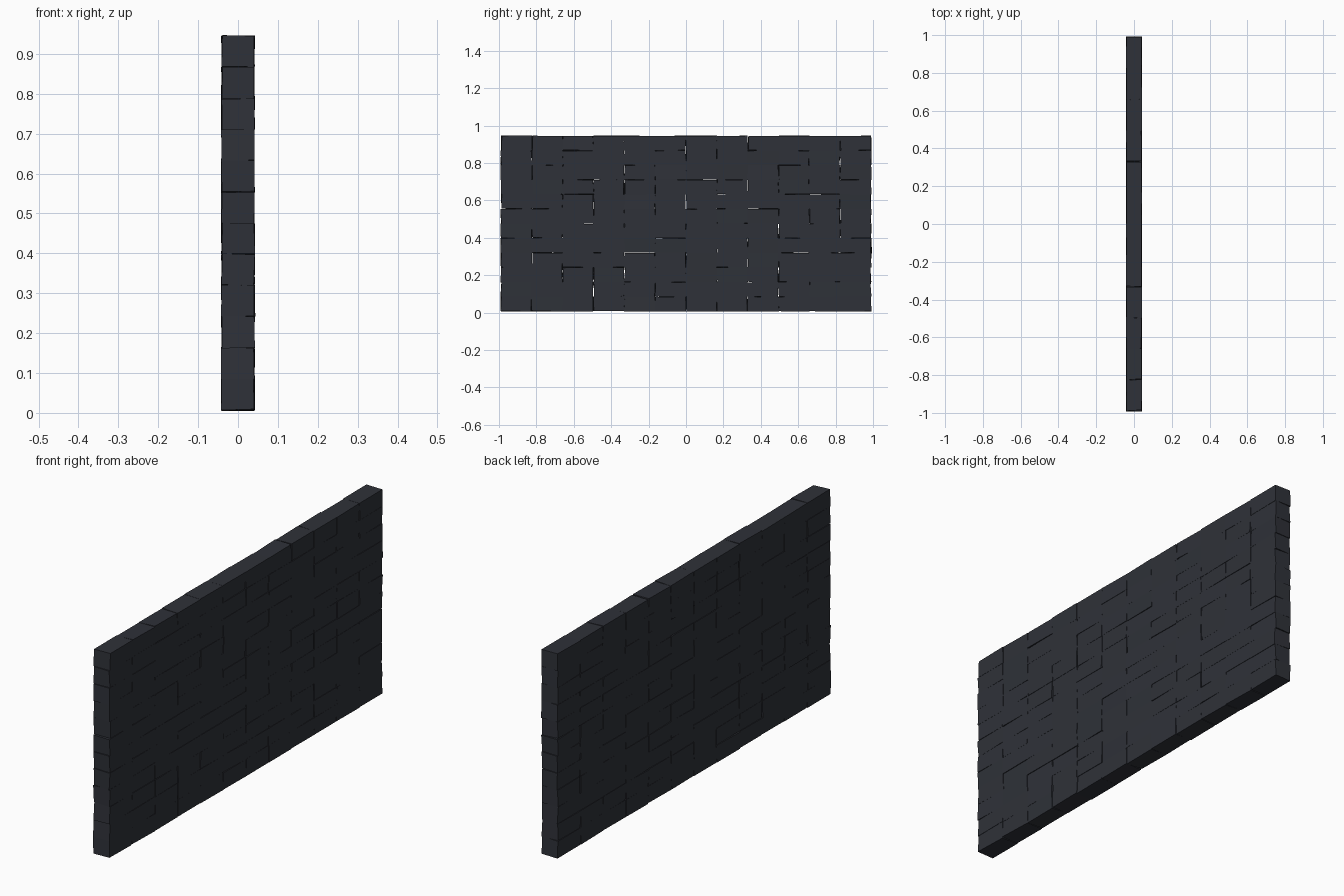
import bpy, bmesh, random
from mathutils import Matrix, Vector, Euler

if "Cube" in bpy.data.objects:
    bpy.data.objects.remove(bpy.data.objects["Cube"])

random.seed(7)
COLS, ROWS = 12, 12
WIDTH, HEIGHT, DEPTH = 1.978, 0.938, 0.081
Z0 = 0.007
bw, bh = WIDTH / COLS, HEIGHT / ROWS

mat = bpy.data.materials.new("dark_stone")
mat.diffuse_color = (0.028, 0.031, 0.040, 1)
mat.use_nodes = True
mat.node_tree.nodes["Principled BSDF"].inputs["Base Color"].default_value = mat.diffuse_color


def jitter(a):
    return random.uniform(-a, a)


def add_brick(bm, centre):
    # slightly tilted block with uneven corners
    rot = Euler((jitter(0.012), jitter(0.015), jitter(0.008))).to_matrix().to_4x4()
    size = Matrix.Diagonal((DEPTH, bw, bh, 1))
    verts = bmesh.ops.create_cube(bm, size=1, matrix=Matrix.Translation(centre) @ rot @ size)["verts"]
    for v in verts:
        v.co += Vector((jitter(0.0015), jitter(0.004), jitter(0.0015)))
        v.co.z = max(v.co.z, 0.003)


# stack-bonded courses, one object per course
for r in range(ROWS):
    bm = bmesh.new()
    for c in range(COLS):
        y = -WIDTH / 2 + (c + 0.5) * bw
        z = Z0 + (r + 0.5) * bh
        add_brick(bm, Vector((jitter(0.0006), y + jitter(0.001), z + jitter(0.0006))))
    mesh = bpy.data.meshes.new(f"brick_course_{r + 1}")
    bm.to_mesh(mesh)
    bm.free()
    mesh.materials.append(mat)
    bpy.context.collection.objects.link(bpy.data.objects.new(mesh.name, mesh))
